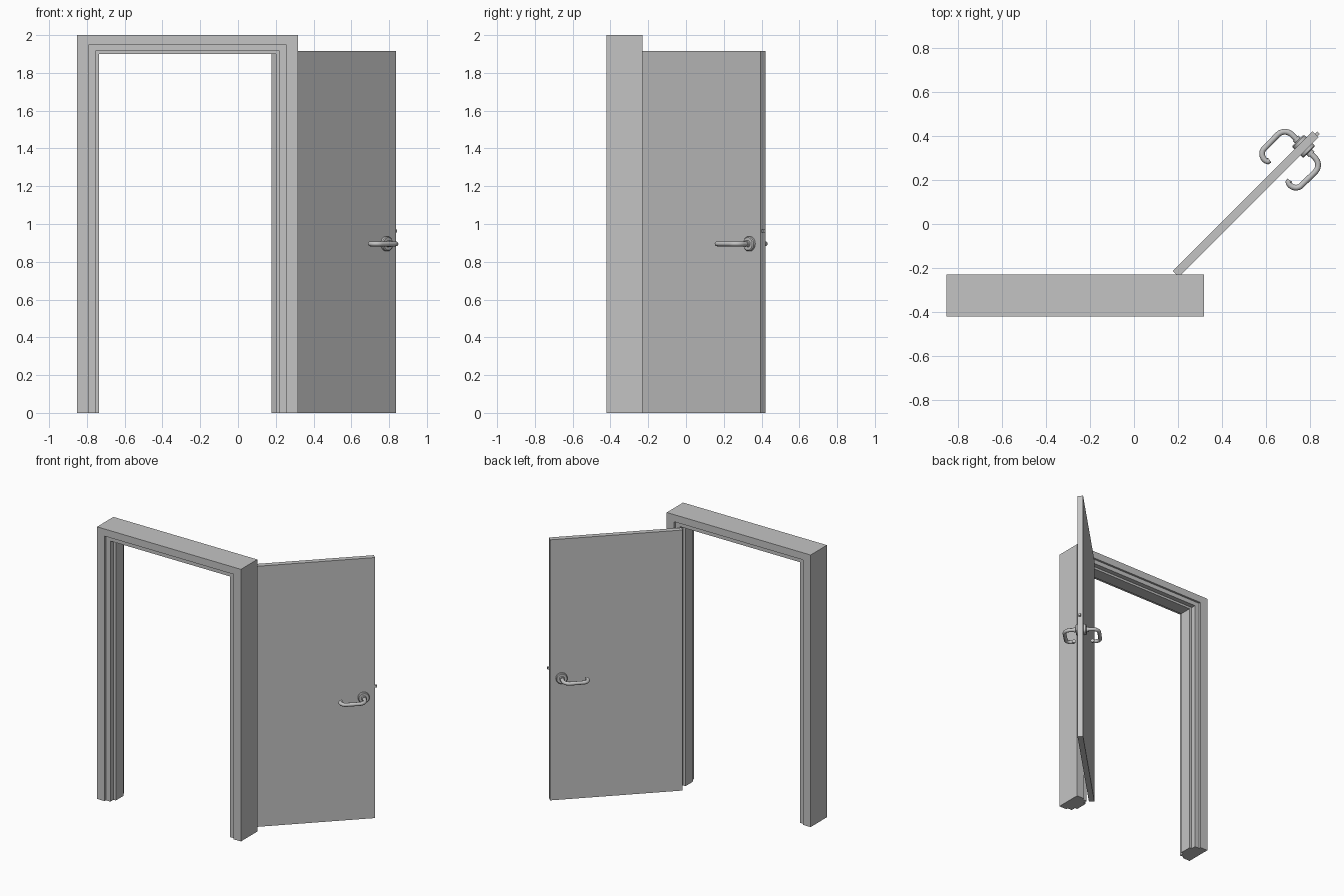
import bpy, bmesh, math
from mathutils import Matrix, Vector

cube = bpy.data.objects.get("Cube")
if cube:
    bpy.data.objects.remove(cube, do_unlink=True)

# Single painted grey
grey = bpy.data.materials.new("light_grey")
grey.use_nodes = True
COLOUR = (0.55, 0.55, 0.55, 1)
grey.diffuse_color = COLOUR
grey.node_tree.nodes["Principled BSDF"].inputs["Base Color"].default_value = COLOUR


def finish(name, bm, matrix=Matrix(), smooth=False):
    bmesh.ops.recalc_face_normals(bm, faces=bm.faces)
    mesh = bpy.data.meshes.new(name)
    bm.to_mesh(mesh)
    bm.free()
    mesh.materials.append(grey)
    obj = bpy.data.objects.new(name, mesh)
    obj.matrix_world = matrix
    bpy.context.collection.objects.link(obj)
    if smooth:
        bpy.ops.object.select_all(action="DESELECT")
        obj.select_set(True)
        bpy.context.view_layer.objects.active = obj
        bpy.ops.object.shade_smooth_by_angle(angle=math.radians(40))
    return obj


def bridge(bm, rings):
    """Skin a list of closed vertex rings and cap both ends."""
    for a, b in zip(rings, rings[1:]):
        for i in range(len(a)):
            j = (i + 1) % len(a)
            bm.faces.new((a[i], a[j], b[j], b[i]))
    bm.faces.new(rings[0])
    bm.faces.new(rings[-1])


def box(name, lo, hi, matrix):
    bm = bmesh.new()
    bmesh.ops.create_cube(bm, size=1)
    for v in bm.verts:
        v.co = [lo[k] + (v.co[k] + 0.5) * (hi[k] - lo[k]) for k in range(3)]
    return finish(name, bm, matrix)


# Door frame: stepped jamb profile (inward, depth) mitred round three sides
LEFT, RIGHT, TOP, FRONT, DEPTH = -0.852, 0.318, 2.0, -0.42, 0.19
half = [(0, 0), (0.061, 0), (0.061, 0.015), (0.098, 0.015), (0.098, 0.05), (0.117, 0.05)]
profile = half + [(u, DEPTH - v) for u, v in reversed(half)]
stations = [(LEFT, 0, 1, 0), (LEFT, TOP, 1, -0.86),
            (RIGHT, TOP, -1, -0.86), (RIGHT, 0, -1, 0)]
bm = bmesh.new()
bridge(bm, [[bm.verts.new((x + dx * u, FRONT + v, z + dz * u)) for u, v in profile]
            for x, z, dx, dz in stations])
finish("door_frame", bm)

# Open door: local x runs from hinge to free edge, y is thickness
WIDTH, THICK, HEIGHT = 0.897, 0.038, 1.915
swing = Matrix.Translation((0.19, -0.227, 0)) @ Matrix.Rotation(math.radians(45), 4, "Z")
box("door_panel", (0, -THICK / 2, 0), (WIDTH, THICK / 2, HEIGHT), swing)
box("latch_bolt", (WIDTH - 0.005, -0.012, 0.955), (WIDTH + 0.014, 0.004, 0.972), swing)

# Handles, one on each face
HX, HZ = 0.82, 0.895


def rosette(name, side):
    bm = bmesh.new()
    rings = []
    for r, d in [(0.039, 0.018), (0.039, 0.032), (0.034, 0.037),
                 (0.018, 0.037), (0.018, 0.052)]:
        rings.append([bm.verts.new((HX + r * math.cos(a), side * d, HZ + r * math.sin(a)))
                      for a in (math.tau * i / 24 for i in range(24))])
    bridge(bm, rings)
    finish(name, bm, swing, True)


def lever(name, side):
    # Neck out from the door, bend to the hinge side, curl back at the tip
    path = [Vector((HX, 0.035)), Vector((HX, 0.075))]
    bends = [((HX - 0.045, 0.075), 0.045, 0, 90), ((0.69, 0.082), 0.038, 90, 205)]
    for (cx, cy), r, a0, a1 in bends:
        for i in range(1, 9):
            a = math.radians(a0 + (a1 - a0) * i / 8)
            path.append(Vector((cx + r * math.cos(a), cy + r * math.sin(a))))
    path.append(Vector((0.667, 0.064)))
    bm = bmesh.new()
    rings = []
    for i, p in enumerate(path):
        t = (path[min(i + 1, len(path) - 1)] - path[max(i - 1, 0)]).normalized()
        ring = []
        for k in range(12):
            a = math.tau * k / 12
            w = 0.013 * math.cos(a)
            ring.append(bm.verts.new((p.x - t.y * w, side * (p.y + t.x * w),
                                      HZ + 0.013 * math.sin(a))))
        rings.append(ring)
    bridge(bm, rings)
    finish(name, bm, swing, True)


for label, side in (("front", -1), ("back", 1)):
    rosette(label + "_handle_rosette", side)
    lever(label + "_handle_lever", side)
